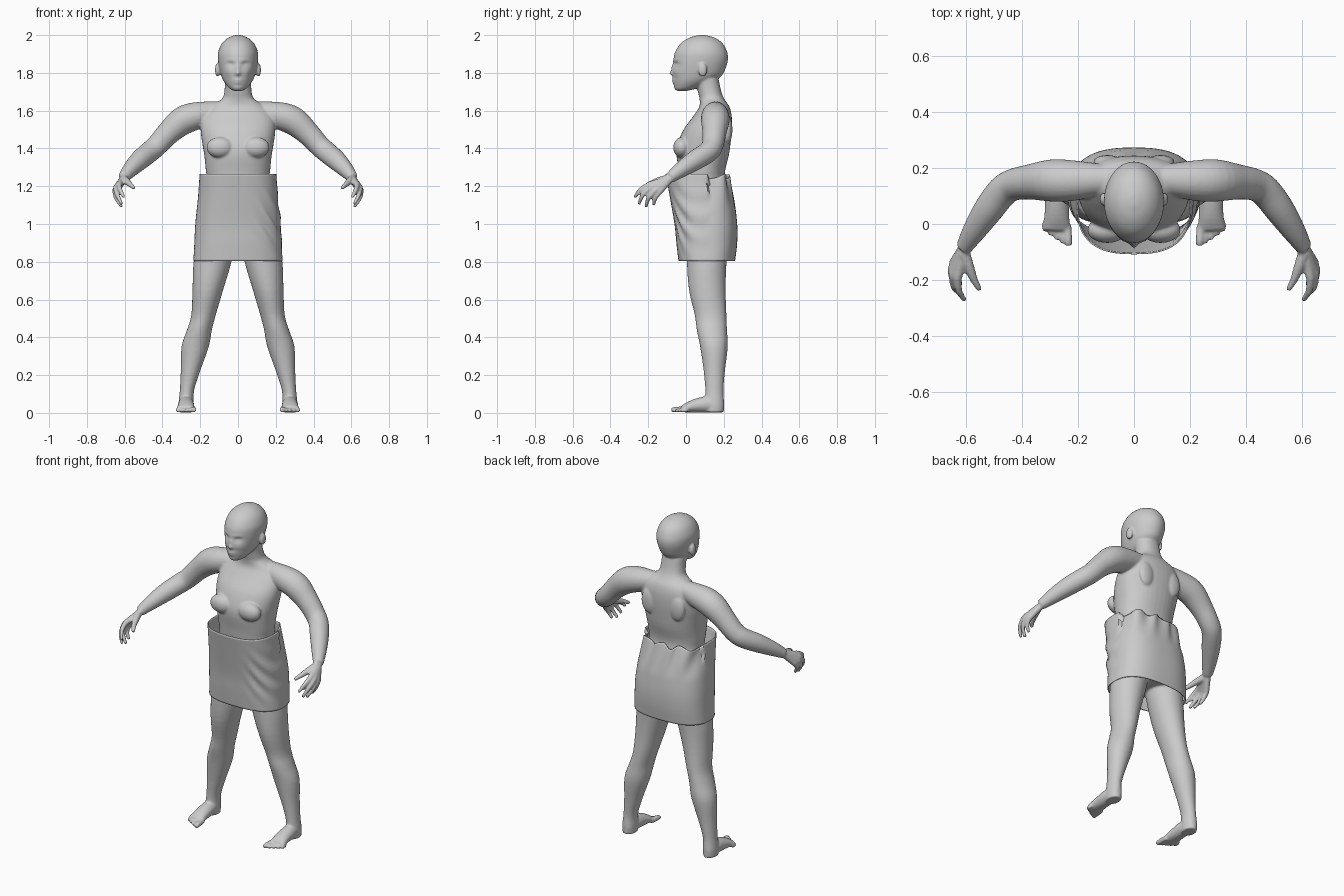
import bpy, bmesh, math
from mathutils import Vector, Matrix


def spline(rows, steps):
    # Catmull-Rom interpolation of (x, y, z, radius_a, radius_b) rows
    out = []
    for i in range(len(rows) - 1):
        p = [rows[max(i - 1, 0)], rows[i], rows[i + 1], rows[min(i + 2, len(rows) - 1)]]
        for k in range(steps):
            t = k / steps
            out.append([0.5 * (2 * b + (c - a) * t + (2 * a - 5 * b + 4 * c - d) * t * t
                               + (3 * b - a - 3 * c + d) * t ** 3) for a, b, c, d in zip(*p)])
    out.append(list(rows[-1]))
    return out


def loft(bm, rows, s=1, flat=False, segs=24, steps=4, power=2.0, caps=True):
    # rows: (x, y, z, ra, rb); flat rings are horizontal, others face along the path
    rows = [tuple(r) if len(r) == 5 else tuple(r) + (r[3],) for r in rows]
    rows = spline(rows, steps)
    rings = []
    for i, (x, y, z, a, b) in enumerate(rows):
        if flat:
            side, up = Vector((1, 0, 0)), Vector((0, 1, 0))
        else:
            t = Vector(rows[min(i + 1, len(rows) - 1)][:3]) - Vector(rows[max(i - 1, 0)][:3])
            side = t.cross(Vector((0, 0, 1))).normalized()
            up = side.cross(t).normalized()
        ring = []
        for k in range(segs):
            c, n = math.cos(math.tau * k / segs), math.sin(math.tau * k / segs)
            c = math.copysign(abs(c) ** (2 / power), c)
            n = math.copysign(abs(n) ** (2 / power), n)
            p = Vector((x, y, z)) + side * (a * c) + up * (b * n)
            ring.append(bm.verts.new((p.x * s, p.y, p.z)))
        rings.append(ring)
    for r, q in zip(rings, rings[1:]):
        for k in range(segs):
            bm.faces.new((r[k], r[(k + 1) % segs], q[(k + 1) % segs], q[k]))
    if caps:
        bm.faces.new(rings[0])
        bm.faces.new(rings[-1])
    return [v for r in rings for v in r]


def blob(bm, x, y, z, a, b, c):
    m = Matrix.Translation((x, y, z)) @ Matrix.Diagonal((a, b, c, 1))
    bmesh.ops.create_uvsphere(bm, u_segments=20, v_segments=12, radius=1, matrix=m)


def finish(bm, name):
    bmesh.ops.recalc_face_normals(bm, faces=bm.faces[:])
    me = bpy.data.meshes.new(name)
    bm.to_mesh(me)
    bm.free()
    ob = bpy.data.objects.new(name, me)
    bpy.context.collection.objects.link(ob)
    return ob


body = bmesh.new()

# head, with facial features pushed in or out as soft bumps
head = [(-0.02, 1.705, .022, .028), (0.0, 1.718, .045, .058), (.035, 1.75, .072, .1),
        (.06, 1.785, .089, .128), (.07, 1.825, .099, .14), (.078, 1.87, .106, .144),
        (.08, 1.91, .105, .138), (.083, 1.955, .086, .112), (.085, 1.985, .054, .07),
        (.085, 2.0, .016, .02)]
verts = loft(body, [(0, y, z, a, b) for y, z, a, b in head], flat=True, segs=64, steps=6)
# feature: x, z, width, height, depth
bumps = [(0, 1.797, .013, .012, -.019), (0, 1.825, .010, .02, -.010),
         (0, 1.763, .022, .006, -.010), (0, 1.748, .018, .006, -.010),
         (0, 1.72, .02, .012, -.004)]
for s in (1, -1):
    bumps += [(s * .038, 1.845, .02, .014, .014), (s * .04, 1.842, .011, .006, -.007),
              (s * .035, 1.866, .028, .008, -.004), (s * .05, 1.8, .022, .02, -.005)]
for v in verts:
    if v.co.y < .03:
        x, z = v.co.x, v.co.z
        v.co.y += sum(d * math.exp(-((x - bx) / w) ** 2 - ((z - bz) / h) ** 2)
                      for bx, bz, w, h, d in bumps)

# neck, torso and pelvis
torso = [(.11, .85, .16, .10), (.12, .95, .2, .135), (.11, 1.1, .185, .125),
         (.09, 1.22, .165, .12), (.085, 1.28, .17, .122), (.088, 1.36, .178, .138),
         (.095, 1.42, .188, .14), (.115, 1.5, .198, .128), (.14, 1.57, .19, .102),
         (.15, 1.62, .15, .08), (.138, 1.66, .088, .066), (.125, 1.7, .072, .062),
         (.11, 1.77, .07, .062)]
loft(body, [(0, y, z, a, b) for y, z, a, b in torso], flat=True, segs=40, power=2.2)

leg = [(.11, .12, .95, .10, .115), (.135, .11, .8, .1, .105), (.16, .113, .65, .081, .097),
       (.182, .13, .52, .065, .084), (.204, .137, .44, .066, .08), (.227, .148, .35, .072, .073),
       (.252, .15, .22, .051, .056), (.27, .15, .12, .038, .048), (.275, .15, .05, .04, .052),
       (.275, .15, .003, .038, .05)]
arm = [(.08, .16, 1.6, .05), (.215, .155, 1.574, .072), (.295, .155, 1.545, .075),
       (.37, .15, 1.48, .063), (.43, .14, 1.415, .057), (.47, .115, 1.38, .056),
       (.52, .05, 1.338, .053), (.57, -.025, 1.288, .042), (.607, -.085, 1.245, .029)]
foot = [(.275, .195, .03, .024, .028), (.275, .12, .045, .04, .043), (.275, .04, .036, .044, .034),
        (.277, -.02, .02, .05, .018)]
# knuckle, middle joint and tip of each finger
fingers = [((.63, -.195, 1.208), (.624, -.24, 1.182), (.603, -.272, 1.14)),
           ((.646, -.185, 1.192), (.64, -.228, 1.155), (.615, -.25, 1.105)),
           ((.65, -.163, 1.178), (.645, -.198, 1.138), (.615, -.212, 1.09)),
           ((.645, -.14, 1.17), (.643, -.162, 1.138), (.623, -.172, 1.1))]
for s in (1, -1):
    loft(body, leg, s, flat=True, segs=32)
    loft(body, arm, s)
    # chest, shoulder blade, ear
    blob(body, s * .095, -.022, 1.405, .072, .046, .055)
    blob(body, s * .095, .222, 1.5, .05, .024, .075)
    blob(body, s * .108, .088, 1.815, .014, .024, .036)
    # hand
    for knuckle, joint, tip in fingers:
        loft(body, [(.607, -.085, 1.24, .02), (*knuckle, .0165)], s, segs=12)
        loft(body, [(*knuckle, .0155), (*joint, .0125), (*tip, .009)], s, segs=12)
    loft(body, [(.607, -.1, 1.24, .022), (.588, -.155, 1.225, .019),
                (.57, -.2, 1.208, .014), (.55, -.235, 1.19, .01)], s, segs=12)
    # foot and toes
    loft(body, foot, s)
    for i in range(5):
        x, tip = .235 + i * .021, -.078 + .009 * i + .001 * i * i
        r = .015 if i == 0 else .0115
        loft(body, [(x + .004, .0, r + .004, r), (x, tip + .025, r + .003, r),
                    (x - .002, tip, r, r * .8)], s, segs=12)

ob = finish(body, "body")
rem = ob.modifiers.new("blend", 'REMESH')
rem.mode = 'VOXEL'
rem.voxel_size = .0062
rem.use_smooth_shade = True
sm = ob.modifiers.new("soften", 'SMOOTH')
sm.factor = .5
sm.iterations = 4

# wrapped skirt, open at top and bottom, with folds and a loose gathered waist
cloth = bmesh.new()
skirt = [(.11, .805, .236, .15), (.11, .9, .231, .161), (.105, 1.0, .226, .166),
         (.085, 1.14, .212, .17), (.064, 1.265, .203, .172)]
verts = loft(cloth, [(0, y, z, a, b) for y, z, a, b in skirt], flat=True, segs=96,
             steps=7, power=2.6, caps=False)
for v in verts:
    x, y, z = v.co
    top = max(0, (z - 1.08) / .185)
    out = Vector((x, y - .09, 0)).normalized()
    if y > .12:
        # gathered back waist and round seat
        v.co += out * (.011 * top * math.sin(x * 62 + z * 14) - .012 * top)
        v.co.z += .012 * top * math.sin(x * 50 + 1) - .012 * top
    else:
        # slanting folds on the left-hand side of the front
        fade = math.exp(-((x - .17) / .06) ** 2 - ((z - 1.02) / .13) ** 2)
        v.co += out * (.009 * fade * math.sin(70 * (x * 1.2 + z * .8)))
ob = finish(cloth, "skirt")
sol = ob.modifiers.new("thickness", 'SOLIDIFY')
sol.thickness = .005
bpy.context.view_layer.objects.active = ob
ob.select_set(True)
bpy.ops.object.shade_smooth_by_angle(angle=math.radians(40))
